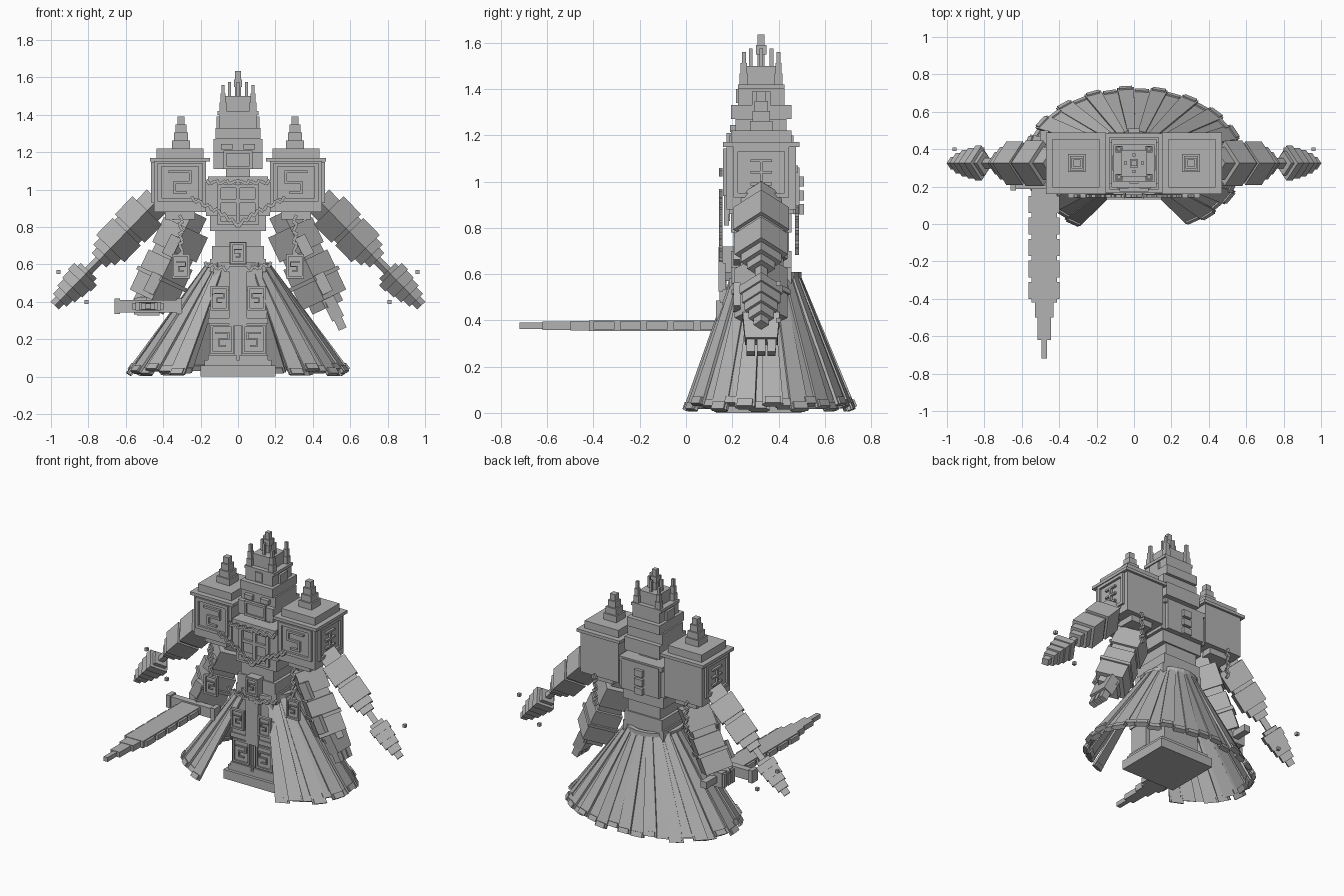
import bpy, bmesh, math
from mathutils import Vector, Matrix

default_cube = bpy.data.objects.get("Cube")
if default_cube:
    bpy.data.objects.remove(default_cube, do_unlink=True)

grey = (.45, .45, .45, 1)
stone = bpy.data.materials.new("stone_grey")
stone.use_nodes = True
stone.diffuse_color = grey
stone.node_tree.nodes["Principled BSDF"].inputs["Base Color"].default_value = grey

SIDES = (-1, 1)
MID = .325       # depth of the body axis
FRONT = .16      # depth of the front faces
DEPTH = Vector((0, 1, 0))
ACROSS = Vector((1, 0, 0))


class Part:
    """Collects simple solids into one object, optionally mirrored across x."""

    def __init__(self, name):
        self.name, self.mesh = name, bmesh.new()

    def block(self, x, y, z, half_x, half_y, half_z, turn=Matrix()):
        place = Matrix.Translation((x, y, z)) @ turn.to_4x4()
        size = Matrix.Diagonal((half_x, half_y, half_z, .5)) * 2
        bmesh.ops.create_cube(self.mesh, size=1, matrix=place @ size)

    def stack(self, x, y, z, layers):
        # blocks piled upwards, each given as half width, half depth and height
        for half_x, half_y, height in layers:
            self.block(x, y, z + height / 2, half_x, half_y, height / 2)
            z += height

    def spire(self, x, y, z, half, height, steps):
        shrink = half / (steps + 1)
        self.stack(x, y, z, [(half - i * shrink, half - i * shrink, height / steps)
                             for i in range(steps)])

    def slab(self, start, end, side, start_width, end_width, thick):
        start, end, side = Vector(start), Vector(end), Vector(side).normalized()
        out = (end - start).cross(side).normalized() * thick
        for vert in bmesh.ops.create_cube(self.mesh, size=1)["verts"]:
            base, width = (end, end_width) if vert.co.z > 0 else (start, start_width)
            vert.co = base + side * vert.co.x * width + out * vert.co.y

    def limb(self, start, end, steps, depth_ratio):
        # ridged four-sided blocks along a line, each ending at a given fraction
        start, end = Vector(start), Vector(end)
        along = (end - start).normalized()
        turn = Matrix((DEPTH.cross(along), DEPTH, along)).transposed().to_4x4()
        turn = turn @ Matrix.Diagonal((1, depth_ratio, 1, 1))
        done = 0
        for fraction, half in steps:
            place = Matrix.Translation(start.lerp(end, (done + fraction) / 2))
            bmesh.ops.create_cone(self.mesh, segments=4, cap_ends=True, radius1=half,
                                  radius2=half, depth=(end - start).length * (fraction - done),
                                  matrix=place @ turn)
            done = fraction

    def bars(self, place, right, radius, thick, lines):
        # relief bars on a flat panel, each given as left, right, low and high
        right = Vector(right)
        for left, far, low, high in lines:
            flat, rise = (left + far) / 2, (low + high) / 2
            spot = Vector(place) + (right * flat + Vector((0, 0, rise))) * radius
            wide, tall = ((far - left) * radius + thick) / 2, ((high - low) * radius + thick) / 2
            out = Vector((right.y, right.x, 0)) * .01
            half = right * wide + out
            self.block(*spot, half.x, half.y, tall)

    def frame(self, place, right, half, thick, stretch=1):
        self.bars(place, right, half, thick, [
            (s, s, -stretch, stretch) for s in SIDES] + [
            (-1, 1, s * stretch, s * stretch) for s in SIDES])

    def spiral(self, place, right, radius):
        self.bars(place, right, radius, radius / 4, (
            (-1, 1, 1, 1), (-1, -1, 0, 1), (-1, .5, 0, 0), (.5, .5, -1, 0), (-.5, .5, -1, -1)))

    def chain(self, start, end, links):
        start, end = Vector(start), Vector(end)
        for i in range(links + 1):
            spot = start.lerp(end, i / links)
            long, short = (.016, .008) if i % 2 else (.008, .016)
            self.block(*spot, long, .008, short, Matrix.Rotation(.5, 4, "Y"))

    def finish(self, mirror=False):
        if mirror:
            copy = bmesh.ops.duplicate(self.mesh, geom=self.mesh.verts[:] + self.mesh.faces[:])
            for item in copy["geom"]:
                if isinstance(item, bmesh.types.BMVert):
                    item.co.x *= -1
        bmesh.ops.recalc_face_normals(self.mesh, faces=self.mesh.faces)
        data = bpy.data.meshes.new(self.name)
        self.mesh.to_mesh(data)
        self.mesh.free()
        data.materials.append(stone)
        bpy.context.collection.objects.link(bpy.data.objects.new(self.name, data))


# Head: stacked blocks with a framed mouth and ear plates
head = Part("head")
head.stack(0, MID, 1.02, ((.065, .08, .09), (.13, .14, .09), (.13, .11, .07),
                          (.12, .13, .06), (.1, .1, .07), (.11, .1, .02)))
head.frame((0, MID - .14, 1.16), ACROSS, .07, .015, .6)
for side in SIDES:
    head.block(side * .06, MID - .12, 1.23, .03, .015, .015)
    head.block(side * .1, MID, 1.32, .015, .04, .07)
head.block(0, MID - .09, 1.37, .025, .018, .03)
head.finish()

# Crown: band, stepped spikes and a cross-shaped finial
crown = Part("crown")
crown.block(0, MID, 1.46, .07, .07, .04)
for side in SIDES:
    for end in SIDES:
        crown.spire(side * .08, MID + end * .075, 1.42, .018, .14, 3)
    crown.block(side * .045, MID, 1.53, .008, .008, .045)
    crown.block(0, MID + side * .045, 1.53, .008, .008, .045)
crown.block(0, MID, 1.56, .015, .015, .075)
crown.block(0, MID, 1.57, .022, .022, .02)
crown.finish()

# Torso: stepped trunk, chest window and spine blocks
torso = Part("torso")
torso.stack(0, MID, .56, ((.15, .13, .07), (.14, .13, .07), (.12, .12, .08),
                          (.15, .13, .08), (.17, .14, .18), (.16, .16, .03)))
torso.frame((0, .175, .92), ACROSS, .1, .02)
torso.bars((0, .18, .94), ACROSS, .1, .02, ((0, 0, -1, 1), (-1, 1, 0, 0)))
torso.block(0, .47, .96, .14, .02, .1)
for i in range(3):
    torso.block(0, .49, .88 + i * .06, .03, .02, .022)
torso.finish()

# Shoulder boxes with lids, framed reliefs and stepped spires
shoulders = Part("shoulders")
OUT = .31
shoulders.stack(OUT, MID, .84, ((.08, .12, .04), (.14, .15, .27),
                                (.16, .165, .02), (.125, .13, .05)))
shoulders.spire(OUT - .005, MID, 1.22, .048, .17, 4)
panel = (OUT, .17, 1.04)
shoulders.frame(panel, ACROSS, .11, .02, .85)
shoulders.spiral(panel, ACROSS, .055)
panel = (OUT + .145, MID, 1.04)
shoulders.frame(panel, DEPTH, .11, .02, .9)
shoulders.bars(panel, DEPTH, .05, .012, [(0, 0, -1, 1)] + [
    (-.8, .8, rise, rise) for rise in (-1, 0, 1)])
shoulders.finish(mirror=True)

# Upper arms: ridged blocks, thin wrists and layered pointed hands
upper = Part("upper_arms")
upper.limb((.43, MID, .945), (.98, MID, .38), (
    (.1, .08), (.27, .11), (.3, .09), (.46, .105), (.52, .08), (.57, .055), (.67, .025),
    (.7, .06), (.76, .085), (.83, .075), (.89, .065), (.95, .05), (1, .03)), 1.1)
for x, z in ((.96, .56), (.81, .4)):
    upper.block(x, .4, z, .01, .01, .01)
upper.finish(mirror=True)

# Lower arms, then the open hand and the gripping hand
lower = Part("lower_arms")
lower.limb((.24, MID, .88), (.48, MID, .37), (
    (.16, .08), (.42, .13), (.5, .11), (.68, .13), (.72, .145), (.92, .13), (1, .09)), .88)
for z in (.7, .5):
    x = .24 + (.88 - z) / 2
    lower.slab((x, .22, z + .05), (x + .05, .22, z - .05), (1, 0, .5), .06, .06, .03)
lower.finish(mirror=True)

open_hand = Part("open_hand")
open_hand.slab((.48, MID, .42), (.535, MID, .31), DEPTH, .16, .14, .07)
for i in SIDES + (0,):
    y = MID + i * .045
    open_hand.slab((.52, y, .34), (.56, y, .255), DEPTH, .04, .035, .045)
open_hand.finish()

grip = Part("gripping_hand")
HILT, LEVEL = -.48, .377
grip.block(HILT, .33, LEVEL, .06, .06, .05)
for i in range(3):
    grip.block(HILT - .05, .29 + i * .04, LEVEL, .025, .015, .045)
grip.finish()

# Sword: stepped blade with notched edges, guard, grip and pommel
sword = Part("sword")
for half, tip in ((.068, -.42), (.05, -.5), (.035, -.62), (.015, -.72)):
    sword.block(HILT, (tip + .2) / 2, LEVEL, half, (.2 - tip) / 2, .012 + half / 6)
for i in range(5):
    sword.block(HILT, -.355 + i * .115, LEVEL, .083, .045, .017)
sword.block(HILT, .21, LEVEL, .17, .022, .033)
for side in SIDES:
    sword.block(HILT + side * .165, .21, LEVEL, .015, .03, .042)
sword.block(HILT, .35, LEVEL, .022, .15, .022)
sword.finish()

# Skirt of tapered strips with thick hem tiles, open at the front
skirt = Part("skirt")
strips = 34
for i in range(strips):
    angle = math.radians(146) * (2 * i / (strips - 1) - 1)
    x, y = math.sin(angle), math.cos(angle)
    tuck = 1 - .035 * (i % 2)
    waist = Vector((.165 * tuck * x, .335 + .15 * tuck * y, .6))
    hem = Vector((.585 * tuck * x, .335 + .39 * tuck * y, .012 + .012 * (i * 7 % 3)))
    side = (.585 * y, -.39 * x, 0)
    skirt.slab(waist, hem, side, .04, .09, .014)
    skirt.slab(waist.lerp(hem, .95), hem, side, .07, .07, .03)
skirt.finish()

# Belt of blocks with buckle and front cloth
belt = Part("belt")
blocks = 24
for i in range(blocks):
    angle = math.tau * i / blocks
    belt.block(.165 * math.sin(angle), .33 + .155 * math.cos(angle), .59,
               .025, .014, .02, Matrix.Rotation(-angle, 4, "Z"))
buckle = (0, .15, .66)
belt.block(0, .18, .66, .045, .03, .06)
belt.frame(buckle, ACROSS, .036, .012, 1.4)
belt.spiral(buckle, ACROSS, .02)
belt.block(0, FRONT, .43, .047, .015, .16)
belt.finish()

# Plinth, core and pillar legs with relief bands
plinth = Part("plinth")
plinth.stack(0, .315, 0, ((.2, .185, .06), (.18, .165, .03), (.13, .13, .49)))
plinth.finish()

legs = Part("legs")
legs.block(.085, .23, .27, .07, .07, .19)
for z in (.1, .3):
    legs.block(.085, .225, z, .076, .075, .015)
panel = (.085, FRONT, .2)
legs.frame(panel, ACROSS, .055, .012, 1.3)
legs.spiral(panel, ACROSS, .034)
legs.finish(mirror=True)

# Hanging plates with spiral reliefs
plates = Part("hanging_plates")
for x, y, z in ((.1, .15, .42), (.305, FRONT, .59)):
    plates.block(x, y, z, .042, .01, .058)
    plates.frame((x, y - .01, z), ACROSS, .042, .012, 1.4)
    plates.spiral((x, y - .01, z), ACROSS, .024)
plates.finish(mirror=True)

# Chains across the chest, at the collar and below the shoulders
chains = Part("chains")
for start, end, links in (((.24, .95), (.1, .88), 6), ((.1, .88), (0, .81), 5),
                          ((.16, 1.04), (0, 1.04), 6), ((.305, .85), (.305, .66), 7),
                          ((.17, .6), (0, .56), 7)):
    chains.chain((start[0], FRONT - .01, start[1]), (end[0], FRONT - .01, end[1]), links)
chains.chain((.34, .48, .88), (.34, .48, .7), 6)
chains.finish(mirror=True)
